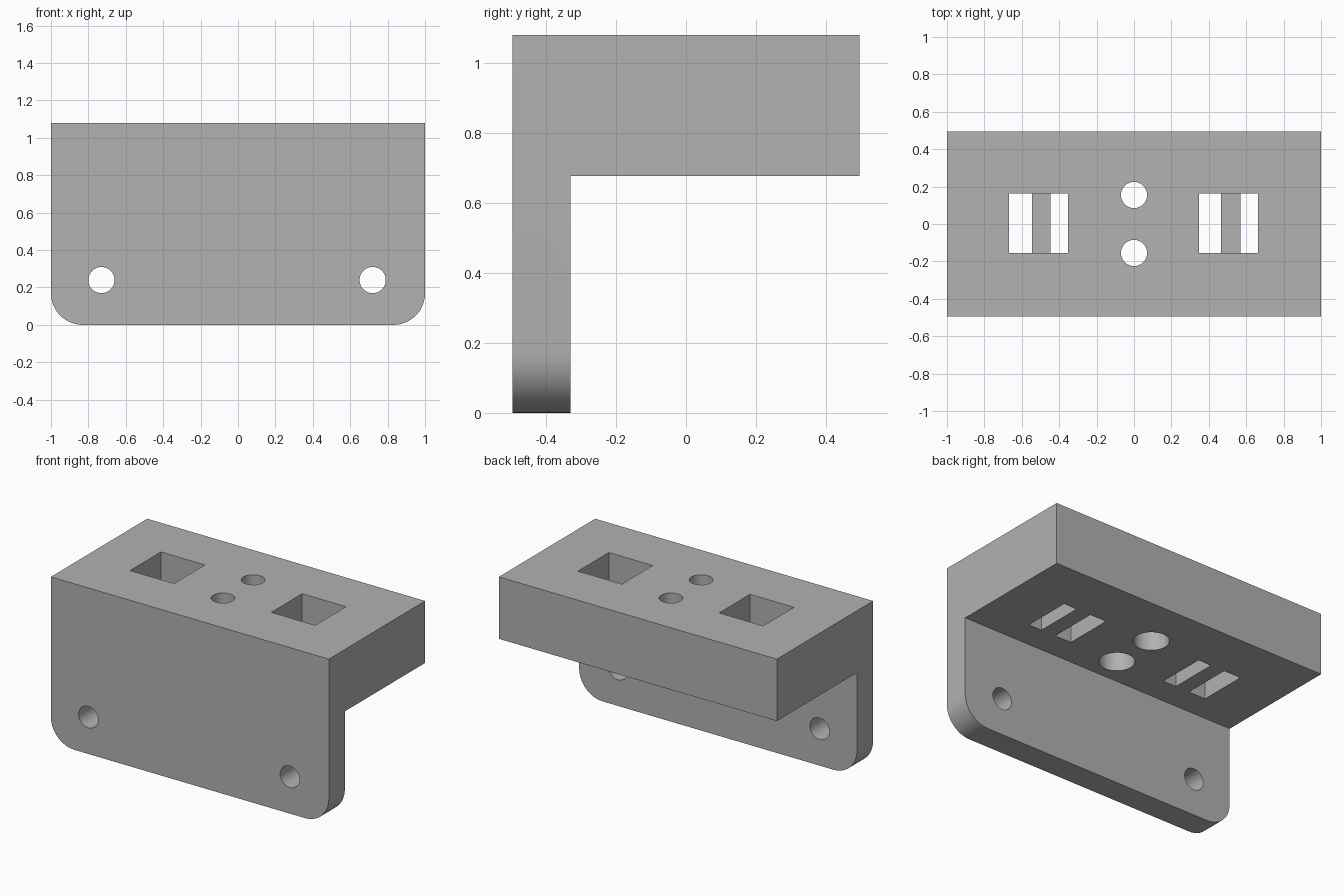
import bpy, bmesh, math
from mathutils import Matrix

old = bpy.data.objects.get("Cube")
if old:
    bpy.data.objects.remove(old, do_unlink=True)

FRONT, BACK, PLATE_BACK = -0.495, 0.495, -0.33
TOP, SHELF = 1.08, 0.677
LEDGE = SHELF + 0.165          # floor level of the pockets and counterbores

grey = bpy.data.materials.new("Plain grey")
grey.use_nodes = True
colour = (0.445, 0.445, 0.445, 1)
grey.diffuse_color = colour
grey.node_tree.nodes["Principled BSDF"].inputs["Base Color"].default_value = colour


def make_object(name, bm):
    mesh = bpy.data.meshes.new(name)
    bmesh.ops.recalc_face_normals(bm, faces=bm.faces)
    bm.to_mesh(mesh)
    bm.free()
    mesh.materials.append(grey)
    ob = bpy.data.objects.new(name, mesh)
    bpy.context.collection.objects.link(ob)
    return ob


def box_cutter(name, x0, x1, y0, y1, z0, z1):
    bm = bmesh.new()
    bmesh.ops.create_cube(bm, size=1)
    bmesh.ops.scale(bm, vec=(x1 - x0, y1 - y0, z1 - z0), verts=bm.verts)
    bmesh.ops.translate(bm, vec=((x0 + x1) / 2, (y0 + y1) / 2, (z0 + z1) / 2), verts=bm.verts)
    return make_object(name, bm)


def round_cutter(name, radius, length, centre, tilt=0):
    bm = bmesh.new()
    place = Matrix.Translation(centre) @ Matrix.Rotation(tilt, 4, 'X')
    bmesh.ops.create_cone(bm, cap_ends=True, segments=48, radius1=radius,
                          radius2=radius, depth=length, matrix=place)
    return make_object(name, bm)


# L-shaped body extruded along x, with rounded lower corners on the plate
bm = bmesh.new()
profile = [(FRONT, 0), (PLATE_BACK, 0), (PLATE_BACK, SHELF), (BACK, SHELF), (BACK, TOP), (FRONT, TOP)]
side = bm.faces.new([bm.verts.new((-1, y, z)) for y, z in profile])
grown = bmesh.ops.extrude_face_region(bm, geom=[side])["geom"]
bmesh.ops.translate(bm, vec=(2, 0, 0), verts=[g for g in grown if isinstance(g, bmesh.types.BMVert)])
corners = [e for e in bm.edges
           if all(v.co.z < 0.01 for v in e.verts) and abs(e.verts[0].co.x - e.verts[1].co.x) < 0.01]
bmesh.ops.bevel(bm, geom=corners, offset=0.17, offset_type='OFFSET', segments=12,
                profile=0.5, affect='EDGES')
bracket = make_object("bracket", bm)

cutters = []
# Screw holes through the plate
for x in (-0.73, 0.72):
    cutters.append(round_cutter("plate_hole_cutter", 0.07, 0.4, (x, -0.41, 0.24), math.pi / 2))

# Counterbored holes through the shelf, wider below
for y in (-0.155, 0.155):
    cutters.append(round_cutter("shelf_hole_cutter", 0.07, 0.8, (0, y, 0.9)))
    cutters.append(round_cutter("counterbore_cutter", 0.105, 0.4, (0, y, LEDGE - 0.2)))

# Square pockets with a bar left between two slots
for x0, b0, b1, x1 in ((-0.668, -0.546, -0.446, -0.352), (0.348, 0.466, 0.57, 0.664)):
    cutters.append(box_cutter("pocket_cutter", x0, x1, -0.155, 0.162, LEDGE, TOP + 0.1))
    for s0, s1 in ((x0, b0), (b1, x1)):
        cutters.append(box_cutter("slot_cutter", s0, s1, -0.155, 0.162, SHELF - 0.1, LEDGE + 0.05))

for cutter in cutters:
    cutter.hide_render = True
    mod = bracket.modifiers.new(cutter.name, 'BOOLEAN')
    mod.operation = 'DIFFERENCE'
    mod.solver = 'EXACT'
    mod.object = cutter

# Bake the cuts, then drop the cutters
graph = bpy.context.evaluated_depsgraph_get()
baked = bpy.data.meshes.new_from_object(bracket.evaluated_get(graph))
bracket.modifiers.clear()
bracket.data = baked
for cutter in cutters:
    bpy.data.objects.remove(cutter, do_unlink=True)

bpy.ops.object.select_all(action='DESELECT')
bracket.select_set(True)
bpy.context.view_layer.objects.active = bracket
bpy.ops.object.shade_smooth_by_angle(angle=math.radians(30))
